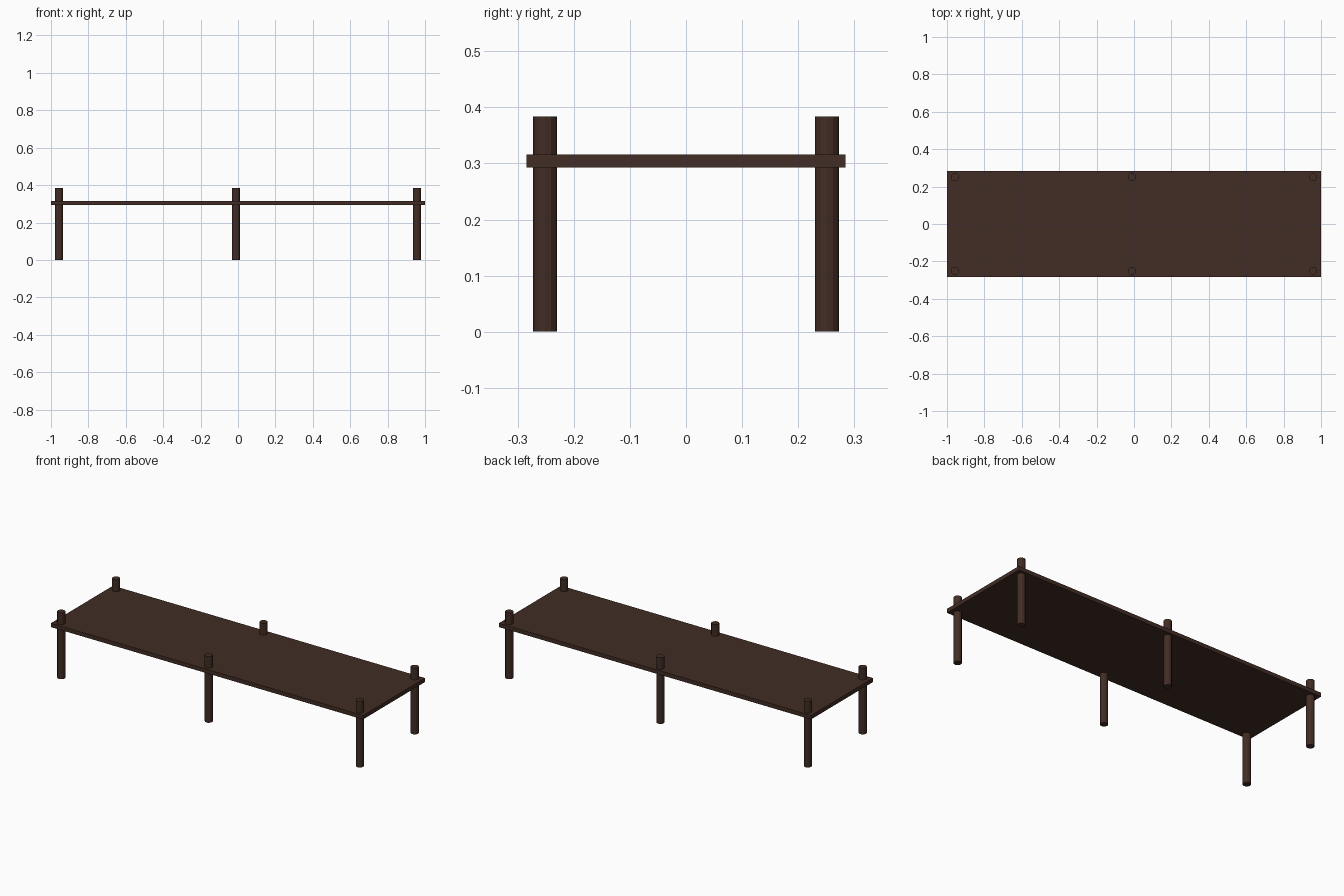
import bpy

if "Cube" in bpy.data.objects:
    bpy.data.objects.remove(bpy.data.objects["Cube"])

wood = bpy.data.materials.new("dark brown wood")
wood.diffuse_color = (0.054, 0.026, 0.018, 1)
wood.use_nodes = True
wood.node_tree.nodes["Principled BSDF"].inputs["Base Color"].default_value = wood.diffuse_color


def finish(name):
    ob = bpy.context.object
    ob.name = name
    ob.data.materials.append(wood)
    return ob


# flat deck board
bpy.ops.mesh.primitive_cube_add(size=1, location=(0, 0, 0.3045))
deck = finish("deck")
deck.scale = (2.0, 0.568, 0.023)
bpy.ops.object.transform_apply(location=False, rotation=False, scale=True)

# six round posts that run through the deck
HEIGHT = 0.384
for side, y in (("front", -0.251), ("back", 0.251)):
    for place, x in (("left", -0.957), ("middle", -0.012), ("right", 0.957)):
        bpy.ops.mesh.primitive_cylinder_add(
            vertices=12, radius=0.0214, depth=HEIGHT, location=(x, y, HEIGHT / 2))
        finish(f"{side}_{place}_post")
        bpy.ops.object.shade_flat()
